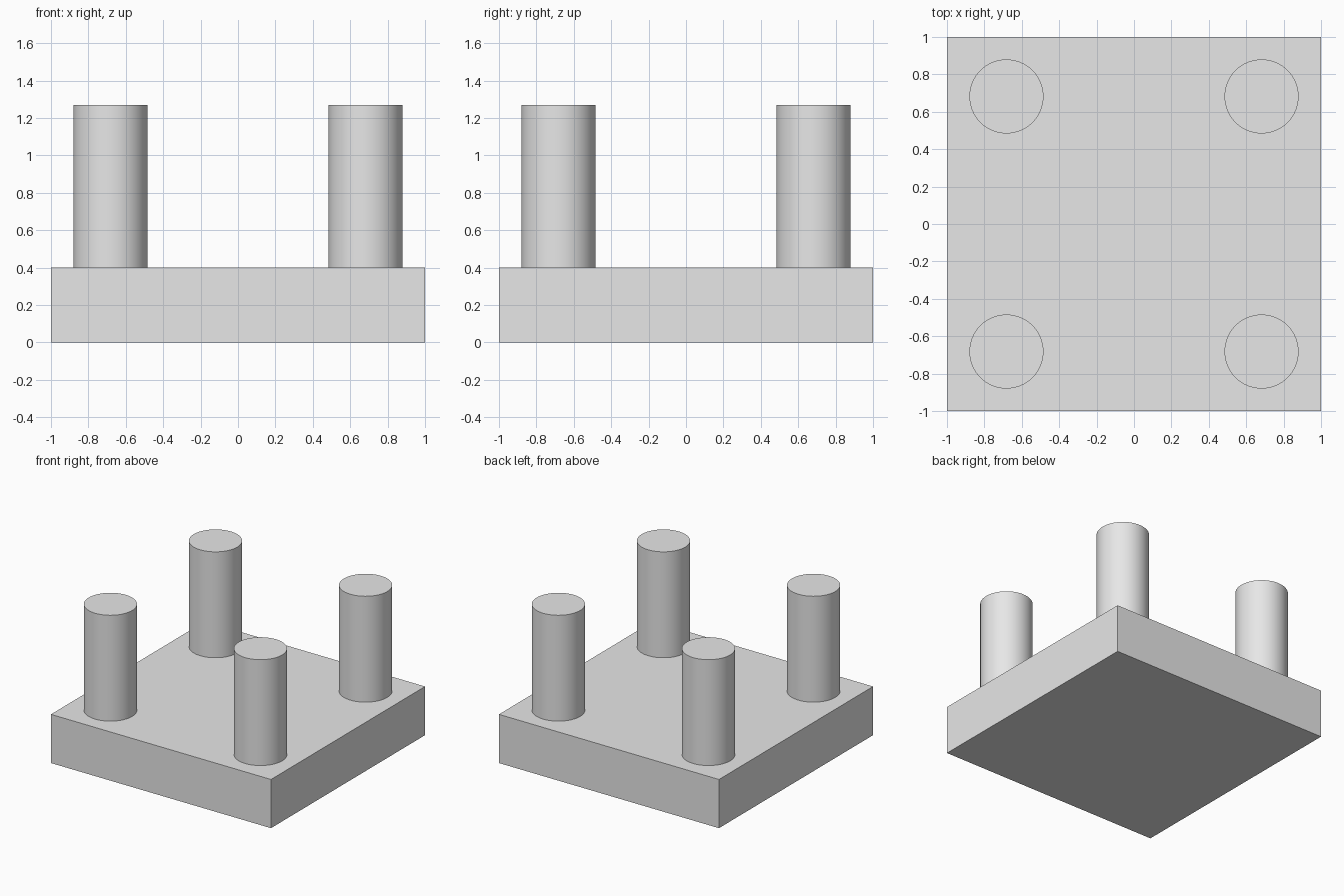
import bpy

if "Cube" in bpy.data.objects:
    bpy.data.objects.remove(bpy.data.objects["Cube"], do_unlink=True)

BASE_HEIGHT = 0.4
POST_TOP = 1.27
POST_RADIUS = 0.198
POST_OFFSET = 0.682

# Plain grey for every part
grey = bpy.data.materials.new("light_grey")
grey.use_nodes = True
colour = (0.8, 0.8, 0.8, 1)
grey.diffuse_color = colour
grey.node_tree.nodes["Principled BSDF"].inputs["Base Color"].default_value = colour


def finish(name):
    part = bpy.context.object
    part.name = name
    part.data.materials.append(grey)
    return part


# Square base slab
bpy.ops.mesh.primitive_cube_add(size=1, location=(0, 0, BASE_HEIGHT / 2))
base = finish("base")
base.scale = (2, 2, BASE_HEIGHT)
bpy.ops.object.transform_apply(location=False, rotation=False, scale=True)

# Four round corner posts
for side, sx in (("right", -1), ("left", 1)):
    for end, sy in (("front", -1), ("back", 1)):
        bpy.ops.mesh.primitive_cylinder_add(
            vertices=64, radius=POST_RADIUS, depth=POST_TOP - BASE_HEIGHT,
            location=(sx * POST_OFFSET, sy * POST_OFFSET,
                      (POST_TOP + BASE_HEIGHT) / 2))
        finish(f"{end}_{side}_post")
        bpy.ops.object.shade_smooth_by_angle()
